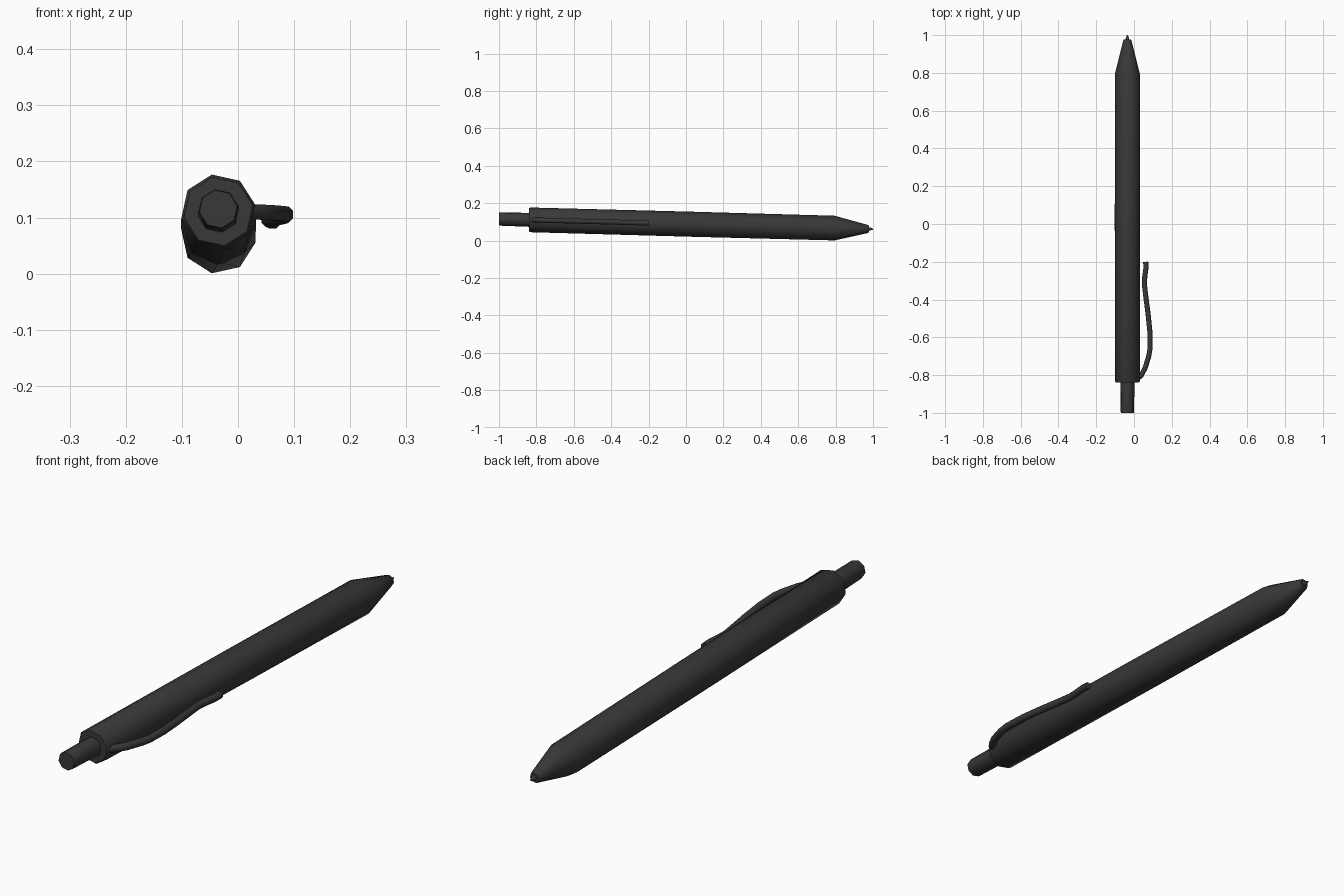
import bpy, bmesh, math
from mathutils import Vector

if "Cube" in bpy.data.objects:
    bpy.data.objects.remove(bpy.data.objects["Cube"])

AXIS_X = -0.035


def axis_z(y):
    # the pen rests slightly nose-down
    return 0.0668 + 0.027 * (0.79 - y)


dark = bpy.data.materials.new("dark_plastic")
dark.diffuse_color = (0.04, 0.04, 0.04, 1)
dark.use_nodes = True
dark.node_tree.nodes["Principled BSDF"].inputs["Base Color"].default_value = dark.diffuse_color


def sweep(name, stations, sides=8):
    """Skin rings along a path; station = (x, y, half_width, half_height, turn in degrees)."""
    bm = bmesh.new()
    rings = []
    for i, (x, y, w, h, turn) in enumerate(stations):
        a, b = stations[max(i - 1, 0)], stations[min(i + 1, len(stations) - 1)]
        t = Vector((b[0] - a[0], b[1] - a[1], 0)).normalized()
        n = Vector((t.y, -t.x, 0))
        c = Vector((x, y, axis_z(y)))
        ring = []
        for k in range(sides):
            ang = math.radians(turn) + math.tau * k / sides
            ring.append(bm.verts.new(c + n * w * math.cos(ang) + Vector((0, 0, h * math.sin(ang)))))
        rings.append(ring)
    for r0, r1 in zip(rings, rings[1:]):
        for k in range(sides):
            j = (k + 1) % sides
            bm.faces.new((r0[k], r0[j], r1[j], r1[k]))
    bm.faces.new(rings[0])
    bm.faces.new(rings[-1])
    bmesh.ops.recalc_face_normals(bm, faces=bm.faces)
    me = bpy.data.meshes.new(name)
    bm.to_mesh(me)
    bm.free()
    ob = bpy.data.objects.new(name, me)
    bpy.context.collection.objects.link(ob)
    me.materials.append(dark)
    bpy.ops.object.select_all(action='DESELECT')
    ob.select_set(True)
    bpy.context.view_layer.objects.active = ob
    bpy.ops.object.shade_smooth_by_angle(angle=math.radians(50))
    return ob


def turned(name, profile):
    """Round part on the pen axis; profile = (y, radius, turn)."""
    return sweep(name, [(AXIS_X, y, r, r, turn) for y, r, turn in profile])


# barrel with conical nose
turned("barrel", [(-0.84, 0.062, 10), (-0.832, 0.067, 10), (0.04, 0.067, 0),
                  (0.795, 0.067, -10), (0.972, 0.022, -10), (0.978, 0.018, -10)])
# writing point
turned("nib", [(0.96, 0.011, 0), (0.982, 0.009, 0), (1.0, 0.003, 0)])
# push button
turned("push_button", [(-1.0, 0.034, 10), (-0.994, 0.036, 10), (-0.82, 0.038, 10)])

# pocket clip, bowed away from the barrel
clip_path = [(0.015, -0.822), (0.037, -0.803), (0.058, -0.765), (0.078, -0.70), (0.085, -0.66),
             (0.084, -0.57), (0.075, -0.48), (0.062, -0.38), (0.055, -0.32),
             (0.057, -0.28), (0.063, -0.235), (0.062, -0.20)]
sweep("clip", [(x, y, 0.0145, 0.0145, 22.5) for x, y in clip_path])
